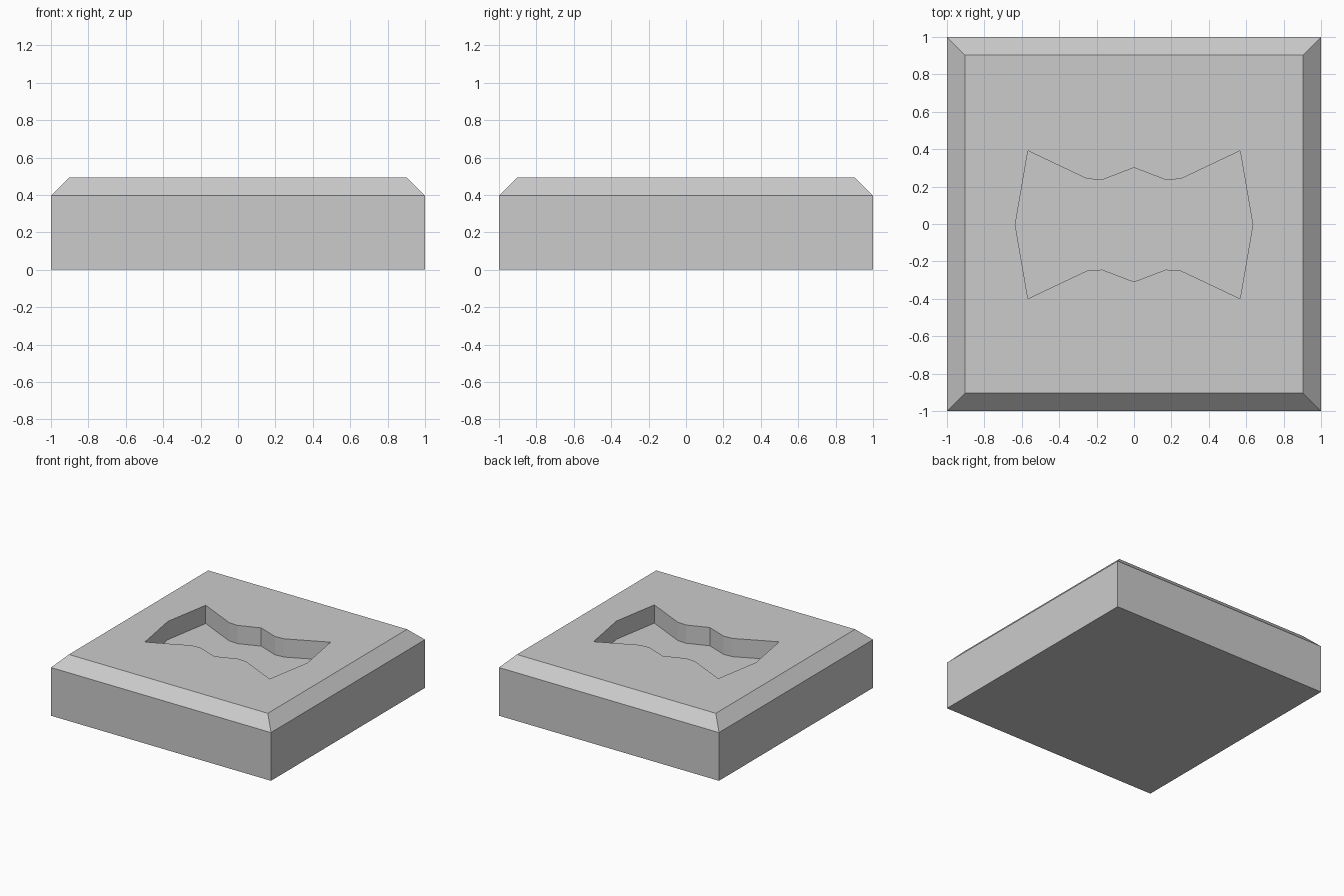
import bpy, bmesh

if "Cube" in bpy.data.objects:
    bpy.data.objects.remove(bpy.data.objects["Cube"])


def prism(name, outline, z0, z1):
    bm = bmesh.new()
    base = bm.faces.new([bm.verts.new((x, y, z0)) for x, y in outline])
    ext = bmesh.ops.extrude_face_region(bm, geom=[base])
    top = [v for v in ext["geom"] if isinstance(v, bmesh.types.BMVert)]
    bmesh.ops.translate(bm, verts=top, vec=(0, 0, z1 - z0))
    bmesh.ops.recalc_face_normals(bm, faces=bm.faces)
    mesh = bpy.data.meshes.new(name)
    bm.to_mesh(mesh)
    bm.free()
    obj = bpy.data.objects.new(name, mesh)
    bpy.context.collection.objects.link(obj)
    return obj


HEIGHT, RIM, CHAMFER = 0.492, 0.396, 0.904

# Square block with chamfered upper edge
block = prism("block", [(-1, -1), (1, -1), (1, 1), (-1, 1)], 0, RIM)
bm = bmesh.new()
bm.from_mesh(block.data)
top = max(bm.faces, key=lambda f: f.calc_center_median().z)
ext = bmesh.ops.extrude_face_region(bm, geom=[top])
for v in ext["geom"]:
    if isinstance(v, bmesh.types.BMVert):
        v.co = (v.co.x * CHAMFER, v.co.y * CHAMFER, HEIGHT)
if top.is_valid:
    bmesh.ops.delete(bm, geom=[top], context="FACES_ONLY")
bmesh.ops.recalc_face_normals(bm, faces=bm.faces)
bm.to_mesh(block.data)
bm.free()

# Bow-tie recess: one quarter mirrored around both axes
quarter = [(0.635, 0), (0.567, 0.395), (0.25, 0.245), (0.17, 0.24), (0, 0.305)]
half = quarter + [(-x, y) for x, y in quarter[-2::-1]]
outline = half + [(-x, -y) for x, y in half[1:-1]]
outline = [(x, y - 0.004) for x, y in outline]
cutter = prism("recess_cutter", outline, HEIGHT - 0.15, HEIGHT + 0.2)
cutter.hide_render = True
cutter.hide_viewport = False
cutter.display_type = "WIRE"

cut = block.modifiers.new("recess", "BOOLEAN")
cut.operation = "DIFFERENCE"
cut.solver = "EXACT"
cut.object = cutter
